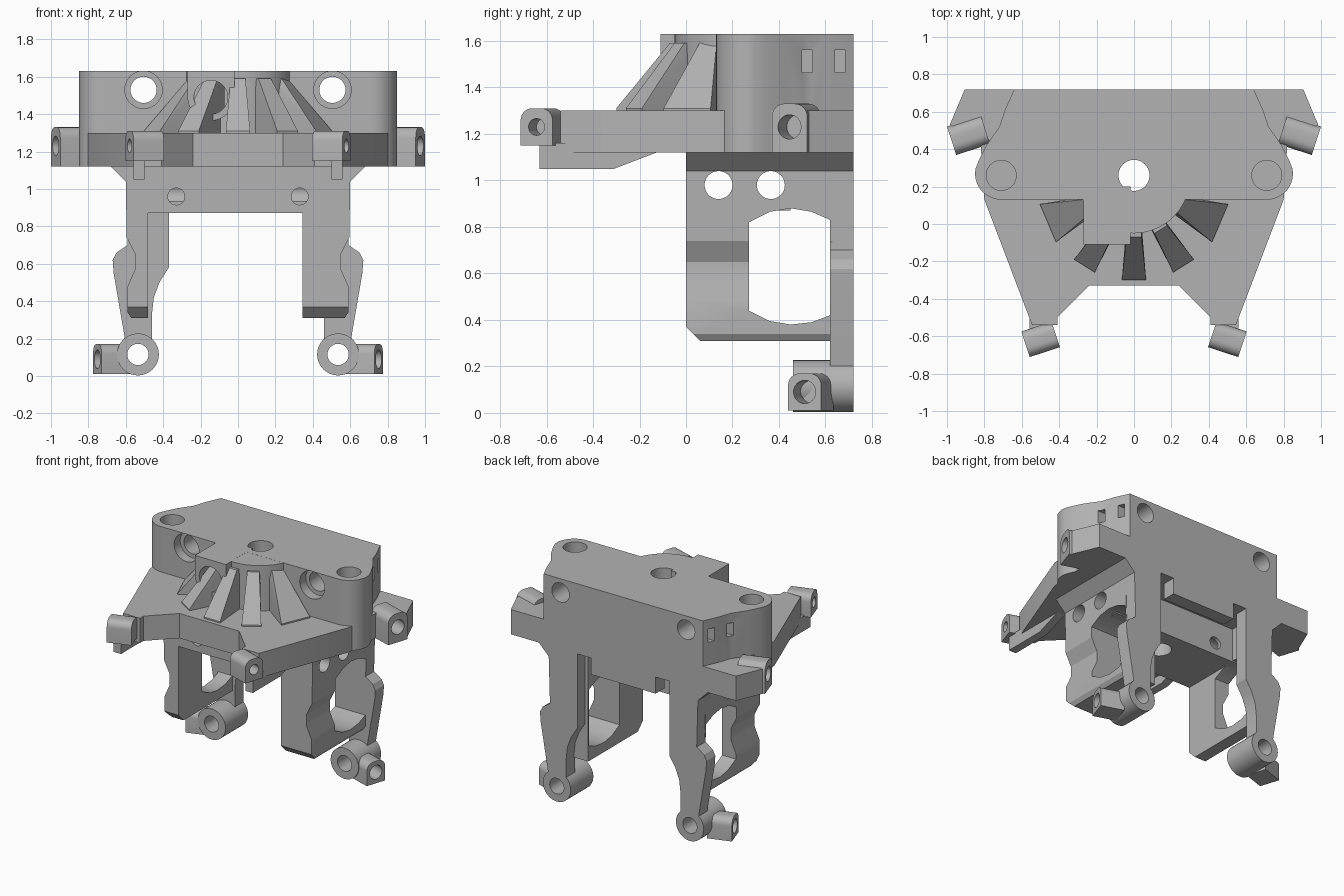
import bpy, bmesh, math
from mathutils import Vector

if "Cube" in bpy.data.objects:
    bpy.data.objects.remove(bpy.data.objects["Cube"])

GREY = (0.45, 0.45, 0.45, 1)
grey = bpy.data.materials.new("plain grey")
grey.use_nodes = True
grey.diffuse_color = GREY
grey.node_tree.nodes["Principled BSDF"].inputs["Base Color"].default_value = GREY


def finish(name, bm):
    bmesh.ops.recalc_face_normals(bm, faces=bm.faces)
    mesh = bpy.data.meshes.new(name)
    bm.to_mesh(mesh)
    bm.free()
    mesh.materials.append(grey)
    obj = bpy.data.objects.new(name, mesh)
    bpy.context.collection.objects.link(obj)
    return obj


def solid(name, points, sweep):
    """Sweep a flat outline of 3D points along a vector."""
    bm = bmesh.new()
    face = bm.faces.new([bm.verts.new(p) for p in points])
    top = bmesh.ops.extrude_face_region(bm, geom=[face])["geom"]
    bmesh.ops.translate(bm, vec=sweep, verts=[v for v in top if isinstance(v, bmesh.types.BMVert)])
    return finish(name, bm)


def prism(name, outline, axis, a, b, side=1):
    """Outline is (x, y), (x, z) or (y, z) for sweeps along z, y or x."""
    place = {"z": lambda u, v: (u * side, v, a),
             "y": lambda u, v: (u * side, a, v),
             "x": lambda u, v: (a * side, u, v)}[axis]
    sweep = {"z": (0, 0, b - a), "y": (0, b - a, 0), "x": ((b - a) * side, 0, 0)}[axis]
    return solid(name, [place(u, v) for u, v in outline], sweep)


def rect(u0, u1, v0, v1):
    return [(u0, v0), (u1, v0), (u1, v1), (u0, v1)]


def arc(cx, cy, r, start, end, n=10):
    angles = [math.radians(start + (end - start) * i / n) for i in range(n + 1)]
    return [(cx + r * math.cos(t), cy + r * math.sin(t)) for t in angles]


def cylinder(name, center, axis, r, length):
    bm = bmesh.new()
    bmesh.ops.create_cone(bm, cap_ends=True, segments=40, radius1=r, radius2=r, depth=length)
    turn = Vector(axis).to_track_quat("Z", "Y").to_matrix()
    bmesh.ops.rotate(bm, matrix=turn, verts=bm.verts)
    bmesh.ops.translate(bm, vec=center, verts=bm.verts)
    return finish(name, bm)


def cut(targets, cutter):
    cutter.hide_render = True
    for obj in targets:
        mod = obj.modifiers.new("cut", "BOOLEAN")
        mod.operation, mod.solver, mod.object = "DIFFERENCE", "EXACT", cutter
        bpy.context.view_layer.objects.active = obj
        bpy.ops.object.modifier_apply(modifier=mod.name)
    bpy.data.objects.remove(cutter)


def hole(targets, center, axis, r, length):
    cut(targets, cylinder("cutter", center, axis, r, length))


def mirrored(half):
    return half + [(-x, y) for x, y in reversed(half)]


def ear(name, side, tip, half_width, z0, z1, length, r, hole_z, others=()):
    """Round-topped lug facing outward and a little forward, with a blind hole."""
    out = Vector((side * 0.95, -0.31, 0))
    across = Vector((side * 0.31, 0.95, 0))
    end = Vector((side * tip[0], tip[1], 0))
    c = half_width * 0.7
    profile = [(-half_width, z0), (half_width, z0)]
    profile += arc(half_width - c, z1 - c, c, 0, 90, 6) + arc(c - half_width, z1 - c, c, 90, 180, 6)
    obj = solid(name, [end + across * w + Vector((0, 0, z)) for w, z in profile], -out * length)
    hole([obj, *others], end + Vector((0, 0, hole_z)), out, r, length * 1.3)
    return obj


# Upper block and flat deck
block = prism("upper_block", mirrored(
    [(0.64, 0.72), (0.69, 0.61), (0.72, 0.52), (0.79, 0.42), (0.83, 0.34)]
    + arc(0.71, 0.27, 0.14, 10, -90)), "z", 1.12, 1.63)
deck = prism("deck", mirrored(
    [(0.905, 0.72), (0.985, 0.53), (0.82, 0.43), (0.8, 0.13),
     (0.545, -0.54), (0.41, -0.54), (0.41, -0.5), (0.24, -0.33)]), "z", 1.12, 1.3)

# Round boss, forward socket and radiating ribs
boss = cylinder("round_boss", (0, 0.25, 1.46), (0, 0, 1), 0.3, 0.339)
socket = prism("forward_socket", [(-0.02, 1.63), (-0.27, 1.63)]
               + arc(-0.145, 1.49, 0.125, 180, 360, 16), "y", -0.11, 0.2)
hole([socket, boss], (-0.145, -0.11, 1.49), (0, 1, 0), 0.09, 0.3)
for i, angle in enumerate((-157, -122, -90, -58, -23)):
    t = math.radians(angle)
    ray, across = Vector((math.cos(t), math.sin(t), 0)), Vector((-math.sin(t), math.cos(t), 0))
    foot_w = 0.11 if i in (0, 4) else 0.065
    bm = bmesh.new()
    for r, w, z in ((0.5, foot_w, 1.29), (0.2, 0.04, 1.29), (0.27, 0.04, 1.59), (0.2, 0.04, 1.59), (0.5, foot_w, 1.31)):
        for s in (-1, 1):
            bm.verts.new(Vector((0, 0.2, z)) + ray * r + across * w * s)
    bmesh.ops.convex_hull(bm, input=bm.verts)
    finish(f"rib_{i + 1}", bm)

# Core block under the deck and hanging back web
core = prism("core_block", rect(-0.53, 0.53, 0.87, 1.13), "y", 0, 0.45)
prism("back_web", rect(-0.26, 0.26, 1.0, 1.13), "y", 0.62, 0.72)
hole([block, boss, deck, core], (0, 0.26, 1.2), (0, 0, 1), 0.083, 1.2)

walls = []
for side, word in ((1, "left"), (-1, "right")):
    # Side wall with a window; the left one is thicker
    inner = 0.345 if side > 0 else 0.48
    wall = prism(word + "_side_wall", [
        (inner, 0.31), (0.57, 0.31), (0.59, 0.34), (0.59, 0.48), (0.55, 0.57), (0.55, 0.65),
        (0.595, 0.74), (0.6, 1.04), (0.69, 1.13), (inner, 1.13)], "y", 0, 0.63, side)
    cut([wall], prism("cutter", [(0.27, 0.82), (0.36, 0.865), (0.45, 0.88), (0.54, 0.865), (0.62, 0.83),
                                 (0.62, 0.42), (0.54, 0.39), (0.45, 0.38), (0.36, 0.395), (0.27, 0.44)],
                      "x", 0.2, 0.8, side))
    cut([wall], prism("cutter", [(-0.05, 0.2), (0.17, 0.2), (-0.05, 0.42)], "x", 0.2, 0.8, side))
    for y in (0.14, 0.365):
        hole([wall, core], (side * 0.5, y, 0.98), (1, 0, 0), 0.06, 1.02)
    for y in (0, 0.45):
        hole([wall, core], (side * 0.33, y, 0.96), (0, 1, 0), 0.045, 0.2)

    # Rear leg and foot
    leg = prism(word + "_rear_leg", [
        (0.37, 1.13), (0.37, 0.58), (0.42, 0.5), (0.45, 0.42), (0.46, 0.33), (0.46, 0.15),
        (0.6, 0.15), (0.61, 0.23), (0.665, 0.55), (0.67, 0.62), (0.65, 0.66), (0.59, 0.7),
        (0.6, 1.04), (0.69, 1.13)], "y", 0.62, 0.72, side)
    foot = cylinder(word + "_foot_ring", (side * 0.535, 0.59, 0.115), (0, 1, 0), 0.112, 0.26)
    toe = ear(word + "_foot_ear", side, (0.752, 0.51), 0.075, 0.01, 0.17, 0.17, 0.05, 0.09)
    hole([leg, foot, toe], (side * 0.535, 0.59, 0.115), (0, 1, 0), 0.057, 0.6)

    # Deck ears and rib under the front arm
    ear(word + "_rear_ear", side, (0.975, 0.445), 0.08, 1.12, 1.33, 0.19, 0.052, 1.23, [deck])
    ear(word + "_front_ear", side, (0.58, -0.643), 0.072, 1.15, 1.31, 0.17, 0.036, 1.23)
    prism(word + "_arm_rib", [(-0.63, 1.16), (-0.63, 1.05), (-0.31, 1.05), (-0.1, 1.13), (-0.1, 1.16)],
          "x", 0.5, 0.56, side)

    # Block holes and side slots
    hole([block], (side * 0.71, 0.26, 1.63), (0, 0, 1), 0.08, 0.4)
    hole([block], (side * 0.505, 0.4, 1.53), (0, 1, 0), 0.07, 1)
    hole([block], (side * 0.505, 0.13, 1.53), (0, 1, 0), 0.1, 0.14)
    for y in (0.5, 0.64):
        cut([block], prism("cutter", rect(y, y + 0.045, 1.465, 1.56), "x", 0.6, 0.85, side))

# Smooth round surfaces, keep edges sharp
for obj in bpy.context.scene.objects:
    obj.select_set(obj.type == "MESH")
bpy.ops.object.shade_smooth_by_angle(angle=math.radians(25))
